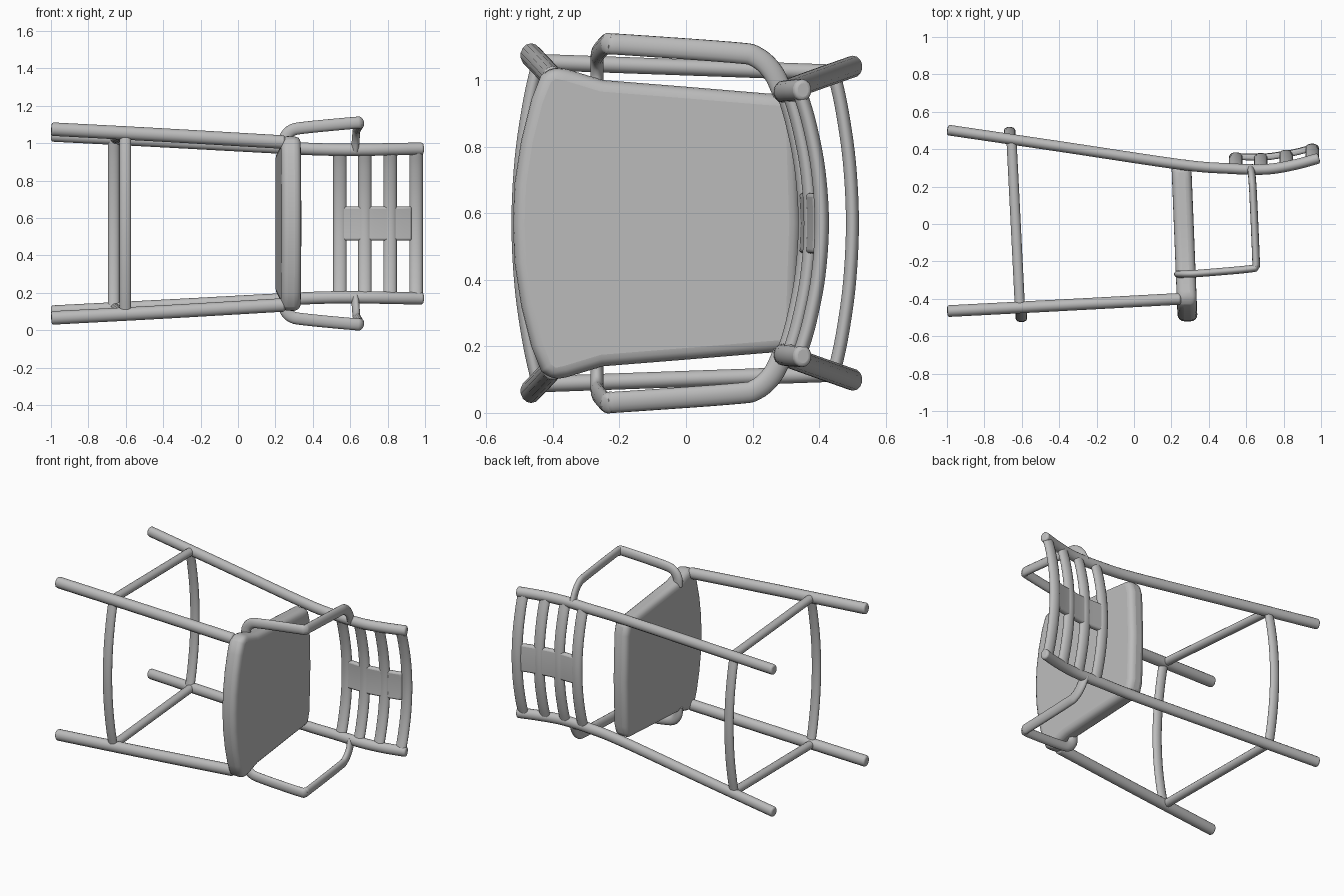
import bpy, bmesh, math
from mathutils import Vector

if "Cube" in bpy.data.objects:
    bpy.data.objects.remove(bpy.data.objects["Cube"], do_unlink=True)

MID = 0.57  # the chair lies on its side: +x is its upright direction, z its width

grey = bpy.data.materials.new("plain_grey")
grey.use_nodes = True
grey.diffuse_color = (0.5, 0.5, 0.5, 1)
bsdf = grey.node_tree.nodes["Principled BSDF"]
bsdf.inputs["Base Color"].default_value = (0.5, 0.5, 0.5, 1)
bsdf.inputs["Roughness"].default_value = 0.7


def finish(name, bm, bevel=0.0, segments=3):
    bmesh.ops.recalc_face_normals(bm, faces=bm.faces)
    mesh = bpy.data.meshes.new(name)
    bm.to_mesh(mesh)
    bm.free()
    mesh.materials.append(grey)
    ob = bpy.data.objects.new(name, mesh)
    bpy.context.collection.objects.link(ob)
    if bevel:
        mod = ob.modifiers.new("rounding", "BEVEL")
        mod.width, mod.segments = bevel, segments
        mod.limit_method, mod.angle_limit = "ANGLE", math.radians(50)
    bpy.ops.object.select_all(action="DESELECT")
    ob.select_set(True)
    bpy.context.view_layer.objects.active = ob
    bpy.ops.object.shade_smooth_by_angle(angle=math.radians(45))
    return ob


def smooth_path(pts, steps):
    """Catmull-Rom curve through the points."""
    p = [Vector(q) for q in pts]
    p = [2 * p[0] - p[1]] + p + [2 * p[-1] - p[-2]]
    out = []
    for a, b, c, d in zip(p, p[1:], p[2:], p[3:]):
        for i in range(steps):
            t = i / steps
            out.append(0.5 * (2 * b + (c - a) * t + (2 * a - 5 * b + 4 * c - d) * t * t
                              + (3 * b - a - 3 * c + d) * t ** 3))
    return out + [p[-2]]


def sweep(name, pts, wide, thin, hint, steps=5, sides=14, bevel=0.0):
    """Elliptical bar along a path; hint is the wide direction at the start."""
    path = smooth_path(pts, steps)
    bm = bmesh.new()
    b, rings = Vector(hint), []
    for i, c in enumerate(path):
        t = (path[min(i + 1, len(path) - 1)] - path[max(i - 1, 0)]).normalized()
        b = (b - t * b.dot(t)).normalized()
        n = t.cross(b)
        rings.append([bm.verts.new(c + b * wide * math.cos(a) + n * thin * math.sin(a))
                      for a in (2 * math.pi * k / sides for k in range(sides))])
    for r, s in zip(rings, rings[1:]):
        for k in range(sides):
            j = (k + 1) % sides
            bm.faces.new((r[k], r[j], s[j], s[k]))
    bm.faces.new(rings[0])
    bm.faces.new(rings[-1])
    return finish(name, bm, bevel)


def side(pts, s):
    """Points as (x, y, half width) placed on one side of the chair."""
    return [(x, y, MID + s * w) for x, y, w in pts]


# Seat: bowed outline, tilted slightly, with rounded rim
half = [(-0.52, 0.0), (-0.515, 0.12), (-0.495, 0.25), (-0.465, 0.37), (-0.435, 0.445),
        (-0.40, 0.472), (-0.355, 0.462), (-0.25, 0.43), (0.0, 0.41), (0.24, 0.39),
        (0.31, 0.385), (0.335, 0.30), (0.345, 0.0)]
outline = half + [(y, -w) for y, w in half[-2:0:-1]]
bm = bmesh.new()
layers = [[bm.verts.new((0.266 - 0.04 * y + off, y, MID + w)) for y, w in outline]
          for off in (-0.053, 0.053)]
bm.faces.new(layers[0])
bm.faces.new(layers[1])
for i in range(len(outline)):
    j = (i + 1) % len(outline)
    bm.faces.new((layers[0][i], layers[0][j], layers[1][j], layers[1][i]))
finish("seat", bm, 0.035, 4)

# Back post line, shared with the backrest slats
POST = [(-0.98, 0.50, 0.47), (-0.4, 0.415, 0.44), (0.25, 0.318, 0.405), (0.5, 0.297, 0.395),
        (0.7, 0.292, 0.395), (0.85, 0.315, 0.398), (0.99, 0.352, 0.40)]


def post_y(x):
    for (x0, y0, _), (x1, y1, _) in zip(POST, POST[1:]):
        if x <= x1:
            return y0 + (y1 - y0) * (x - x0) / (x1 - x0)
    return POST[-1][1]


for s, label in ((1, "upper"), (-1, "lower")):
    # Legs
    sweep(label + "_front_leg", side([(-0.998, -0.466, 0.505), (-0.4, -0.435, 0.473),
                                      (0.25, -0.40, 0.435)], s),
          0.036, 0.032, (0, 0, 1), bevel=0.012)
    sweep(label + "_back_leg_and_post", side([(-0.998, 0.503, 0.471)] + POST[1:], s),
          0.033, 0.029, (0, 0, 1), bevel=0.012)
    # Side stretcher between the legs
    sweep(label + "_side_stretcher", side([(-0.655, 0.45, 0.452), (-0.61, -0.445, 0.484)], s),
          0.027, 0.025, (1, 0, 0))
    # Arm: rises from the seat side, runs back and turns into the post
    sweep(label + "_arm", side([(0.245, -0.268, 0.40), (0.25, -0.268, 0.455),
                                (0.285, -0.267, 0.497), (0.36, -0.263, 0.513),
                                (0.62, -0.240, 0.538), (0.650, -0.225, 0.538),
                                (0.652, -0.18, 0.536), (0.638, 0.14, 0.513),
                                (0.634, 0.21, 0.500), (0.630, 0.26, 0.455),
                                (0.625, 0.292, 0.39)], s),
          0.032, 0.02, (-1, 0, 0))

# Front and back stretchers bow outwards
for name, x, y, bow, w in (("front_stretcher", -0.602, -0.445, -0.06, 0.48),
                           ("back_stretcher", -0.665, 0.445, 0.055, 0.45)):
    sweep(name, [(x, y + bow * (1 - u * u), MID + w * u)
                 for u in (-1, -0.75, -0.4, 0, 0.4, 0.75, 1)], 0.031, 0.02, (1, 0, 0))

# Backrest slats curve backwards between the posts
BOW, SPAN = 0.066, 0.395
for i, x in enumerate((0.545, 0.678, 0.813, 0.952)):
    sweep("back_slat_%d" % (i + 1),
          [(x, post_y(x) + BOW * (1 - u * u), MID + SPAN * u)
           for u in (-1, -0.75, -0.4, 0, 0.4, 0.75, 1)], 0.036, 0.022, (1, 0, 0))

# Solid centre panel following the slat curve
bm = bmesh.new()
xs = [0.53 + 0.4 * i / 8 for i in range(9)]
us = [-0.23 + 0.46 * j / 6 for j in range(7)]
grid = [[bm.verts.new((x, post_y(x) + BOW * (1 - u * u) - 0.017, MID + SPAN * u)) for u in us]
        for x in xs]
for r, q in zip(grid, grid[1:]):
    for k in range(6):
        bm.faces.new((r[k], r[k + 1], q[k + 1], q[k]))
thick = bmesh.ops.extrude_face_region(bm, geom=bm.faces[:])
bmesh.ops.translate(bm, vec=(0, 0.034, 0),
                    verts=[v for v in thick["geom"] if isinstance(v, bmesh.types.BMVert)])
finish("back_centre_panel", bm, 0.012)
